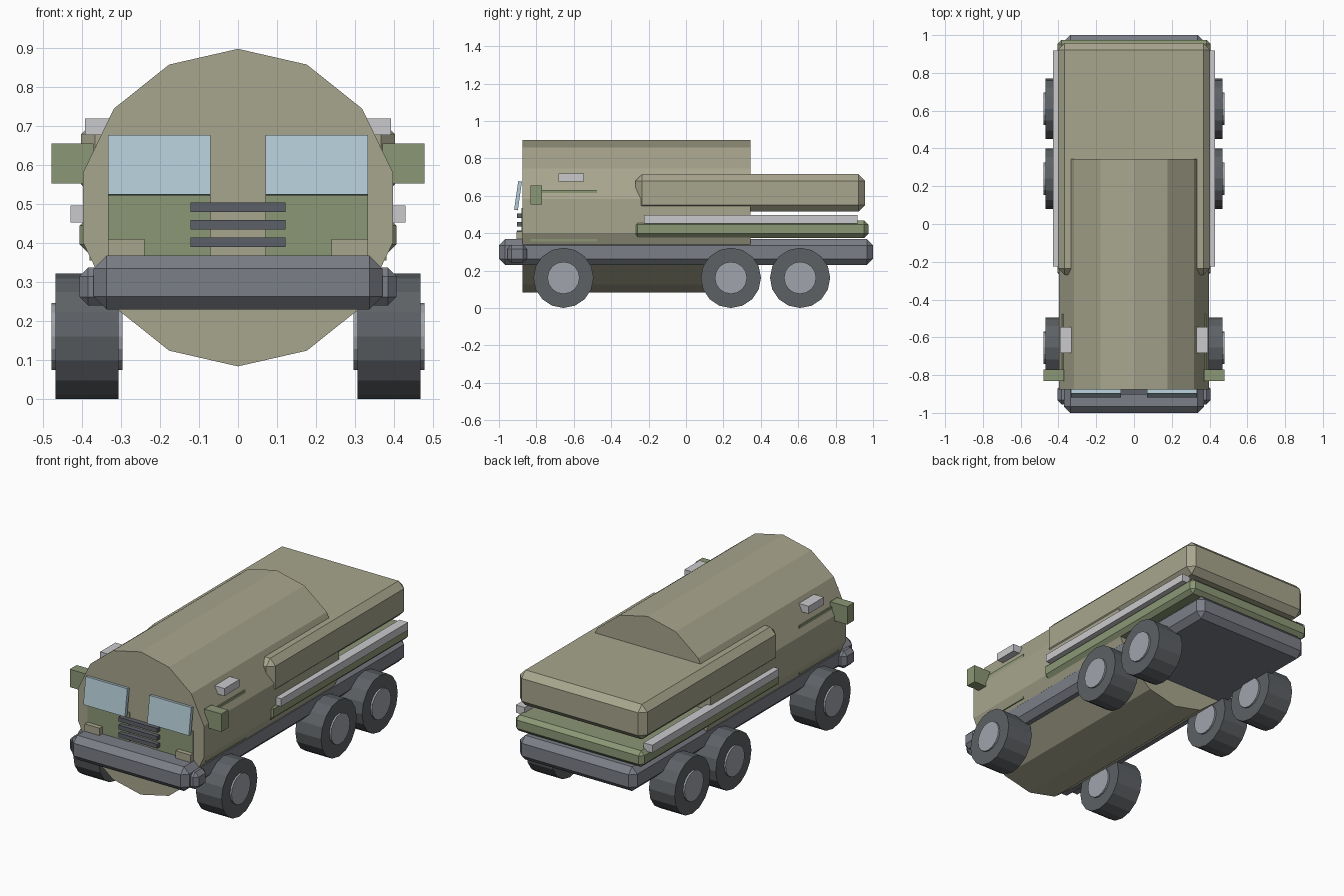
import bpy
from math import pi, radians

cube = bpy.data.objects.get("Cube")
if cube:
    bpy.data.objects.remove(cube, do_unlink=True)


def material(name, rgb):
    m = bpy.data.materials.new(name)
    m.use_nodes = True
    m.diffuse_color = (*rgb, 1)
    m.node_tree.nodes["Principled BSDF"].inputs["Base Color"].default_value = (*rgb, 1)
    return m


tan = material("tan paint", (0.39, 0.38, 0.27))
green = material("olive green paint", (0.26, 0.31, 0.18))
grey = material("chassis grey", (0.20, 0.21, 0.245))
rubber = material("tyre rubber", (0.11, 0.12, 0.13))
steel = material("hub steel", (0.35, 0.37, 0.41))
pale = material("pale grey trim", (0.59, 0.59, 0.61))
glass = material("window glass", (0.45, 0.60, 0.67))
dark = material("grille grey", (0.11, 0.115, 0.14))


def box(name, mat, x, y, z, bevel=0, tilt=0):
    """Box from (min, max) pairs, optionally chamfered or tilted about x."""
    spans = (x, y, z)
    bpy.ops.mesh.primitive_cube_add(size=1, location=[(a + b) / 2 for a, b in spans])
    ob = bpy.context.object
    ob.name = name
    ob.scale = [b - a for a, b in spans]
    bpy.ops.object.transform_apply(location=False, rotation=False, scale=True)
    ob.rotation_euler.x = tilt
    ob.data.materials.append(mat)
    if bevel:
        mod = ob.modifiers.new("chamfer", 'BEVEL')
        mod.width = bevel
        mod.segments = 1
    return ob


def pair(name, mat, x, y, z, bevel=0, tilt=0):
    """The same box on both sides; x is given for the left side."""
    box("left_" + name, mat, x, y, z, bevel, tilt)
    box("right_" + name, mat, (-x[1], -x[0]), y, z, bevel, tilt)


def cylinder(name, mat, sides, radius, depth, location, rotation):
    bpy.ops.mesh.primitive_cylinder_add(vertices=sides, radius=radius, depth=depth,
                                        location=location, rotation=rotation)
    ob = bpy.context.object
    ob.name = name
    ob.data.materials.append(mat)
    return ob


# Main body: fourteen-sided barrel lying along y
cylinder("barrel_body", tan, 14, 0.407, 1.22, (0, -0.265, 0.491), (pi / 2, 0, 0))

# Chassis and bumper ends
box("chassis", grey, (-0.37, 0.37), (-1, 1), (0.23, 0.368), 0.033)
box("front_bumper_ends", grey, (-0.406, 0.406), (-0.955, -0.85), (0.24, 0.337), 0.022)

# Rear bed and cover slabs with side rails
box("rear_bed", green, (-0.406, 0.406), (-0.28, 0.975), (0.375, 0.467), 0.022)
box("rear_cover", tan, (-0.402, 0.402), (-0.27, 0.957), (0.515, 0.715), 0.035)
pair("side_rail", pale, (0.375, 0.43), (-0.225, 0.918), (0.453, 0.497))

# Cab side details
pair("door_panel", green, (0.34, 0.381), (-0.832, -0.477), (0.355, 0.63))
pair("mirror", green, (0.37, 0.478), (-0.832, -0.77), (0.553, 0.655))
pair("roof_lamp", pale, (0.33, 0.392), (-0.682, -0.545), (0.677, 0.72))

# Cab front details
pair("front_panel", green, (0.07, 0.333), (-0.879, -0.871), (0.35, 0.535))
pair("window", glass, (0.07, 0.333), (-0.908, -0.888), (0.523, 0.677), tilt=radians(-8))
pair("headlamp", tan, (0.24, 0.333), (-0.905, -0.87), (0.355, 0.41))
for i in range(3):
    z = 0.402 + 0.045 * i
    box(f"grille_bar_{i + 1}", dark, (-0.122, 0.122), (-0.903, -0.87), (z - 0.012, z + 0.012))

# Wheels: three axles, a tyre and a hub on each side
for axle, y in (("front", -0.655), ("middle", 0.24), ("rear", 0.61)):
    for side, s in (("left", 1), ("right", -1)):
        place = (s * 0.387, y, 0.161)
        turn = (0, pi / 2, 0)
        cylinder(f"{side}_{axle}_tyre", rubber, 16, 0.161, 0.162, place, turn)
        cylinder(f"{side}_{axle}_hub", steel, 16, 0.086, 0.182, place, turn)
